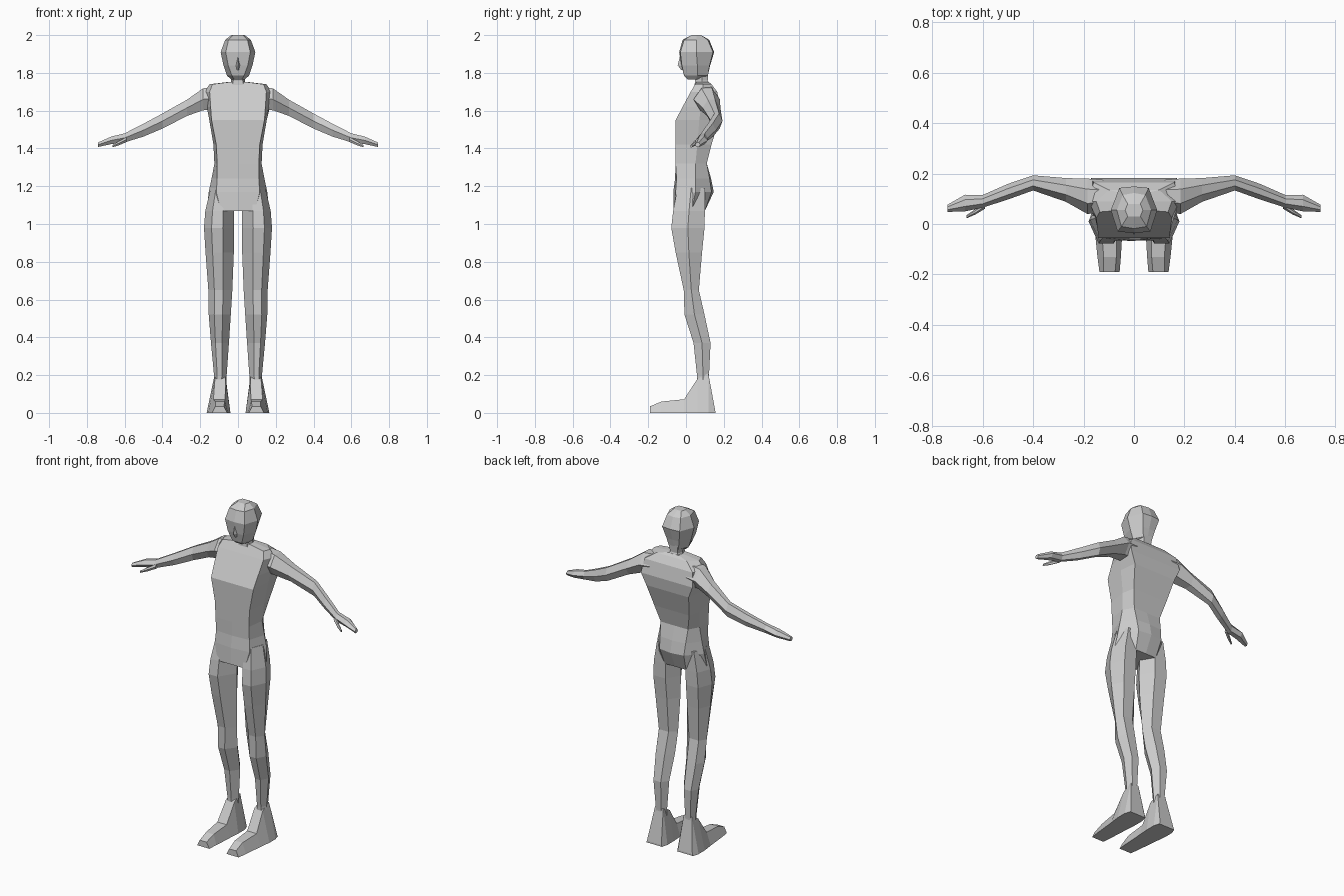
import bpy, bmesh
from mathutils import Vector

grey = bpy.data.materials.new("grey")
grey.diffuse_color = (0.6, 0.6, 0.6, 1)


def loft(name, rings, mirror=False):
    """Skin a list of equal-length point rings, cap both ends, optionally mirror in x."""
    bm = bmesh.new()
    rows = [[bm.verts.new(p) for p in r] for r in rings]
    n = len(rows[0])
    for a, b in zip(rows, rows[1:]):
        for i in range(n):
            j = (i + 1) % n
            bm.faces.new((a[i], a[j], b[j], b[i]))
    bm.faces.new(rows[0])
    bm.faces.new(rows[-1])
    if mirror:
        geo = bmesh.ops.duplicate(bm, geom=bm.verts[:] + bm.edges[:] + bm.faces[:])["geom"]
        for v in geo:
            if isinstance(v, bmesh.types.BMVert):
                v.co.x = -v.co.x
    bmesh.ops.recalc_face_normals(bm, faces=bm.faces[:])
    me = bpy.data.meshes.new(name)
    bm.to_mesh(me)
    bm.free()
    me.materials.append(grey)
    ob = bpy.data.objects.new(name, me)
    bpy.context.collection.objects.link(ob)
    return ob


def body_ring(z, yf, yb, wf, w, wb, ym, bow=0.0):
    """Eight-point symmetric section: front panel, sides, back panel."""
    return [(0, yf - bow, z), (wf, yf, z), (w, ym, z), (wb, yb, z),
            (0, yb + bow, z), (-wb, yb, z), (-w, ym, z), (-wf, yf, z)]


# Torso: crotch, hips, waist, chest, shoulders
loft("torso", [body_ring(*r) for r in (
    (1.07, -0.065, 0.10, 0.09, 0.165, 0.07, 0.03),
    (1.17, -0.055, 0.135, 0.115, 0.155, 0.08, 0.05, 0.012),
    (1.24, -0.05, 0.125, 0.11, 0.14, 0.085, 0.05, 0.008),
    (1.32, -0.055, 0.11, 0.11, 0.125, 0.09, 0.05),
    (1.42, -0.055, 0.135, 0.115, 0.13, 0.115, 0.06),
    (1.55, -0.055, 0.175, 0.14, 0.152, 0.14, 0.07),
    (1.62, -0.018, 0.183, 0.145, 0.165, 0.17, 0.08),
    (1.70, 0.025, 0.165, 0.15, 0.18, 0.16, 0.09),
    (1.74, 0.048, 0.135, 0.135, 0.15, 0.10, 0.09),
    (1.752, 0.055, 0.12, 0.04, 0.05, 0.04, 0.09))])

# Neck
loft("neck", [body_ring(*r) for r in (
    (1.73, 0.045, 0.13, 0.03, 0.045, 0.03, 0.09),
    (1.76, 0.048, 0.115, 0.025, 0.036, 0.025, 0.085),
    (1.82, 0.03, 0.12, 0.03, 0.045, 0.03, 0.08))])

# Head: chin, jaw, cheeks, brow, crown
loft("head", [body_ring(*r) for r in (
    (1.765, 0.01, 0.07, 0.02, 0.035, 0.02, 0.05),
    (1.785, -0.01, 0.115, 0.032, 0.058, 0.03, 0.06),
    (1.84, -0.022, 0.125, 0.052, 0.077, 0.042, 0.06, 0.003),
    (1.91, -0.03, 0.143, 0.065, 0.092, 0.058, 0.055, 0.006),
    (1.975, -0.01, 0.115, 0.05, 0.068, 0.045, 0.055, 0.008),
    (2.0, 0.03, 0.08, 0.025, 0.035, 0.025, 0.055))])

# Nose
loft("nose", [[(-w, -0.01, z), (0, y, z), (w, -0.01, z)] for z, y, w in (
    (1.815, -0.025, 0.012), (1.84, -0.044, 0.018), (1.89, -0.032, 0.008))])


def leg_ring(z, xi, xo, yf, yb):
    w, d = xo - xi, yb - yf
    return [(xi + 0.38 * w, yf, z), (xi + 0.75 * w, yf, z), (xo, yf + 0.5 * d, z),
            (xi + 0.8 * w, yb, z), (xi + 0.3 * w, yb, z), (xi, yf + 0.55 * d, z)]


# Legs: hip, thigh, knee, calf, ankle
loft("legs", [leg_ring(*r) for r in (
    (1.19, 0.03, 0.145, -0.045, 0.10),
    (1.07, 0.02, 0.173, -0.068, 0.10),
    (0.98, 0.02, 0.18, -0.078, 0.098),
    (0.85, 0.022, 0.172, -0.055, 0.085),
    (0.65, 0.03, 0.157, -0.012, 0.068),
    (0.52, 0.038, 0.155, -0.008, 0.098),
    (0.37, 0.048, 0.143, 0.04, 0.13),
    (0.20, 0.06, 0.127, 0.058, 0.122),
    (0.10, 0.065, 0.13, 0.06, 0.12))], mirror=True)

# Feet: toe to heel sections (y, top z, top inner/outer x, bottom inner/outer x)
loft("feet", [[(bi, y, 0), (bo, y, 0), (to, y, z), (ti, y, z)] for y, z, ti, to, bi, bo in (
    (-0.19, 0.035, 0.075, 0.12, 0.057, 0.137),
    (-0.13, 0.06, 0.07, 0.12, 0.052, 0.145),
    (-0.01, 0.072, 0.068, 0.13, 0.045, 0.157),
    (0.06, 0.18, 0.066, 0.122, 0.04, 0.166),
    (0.118, 0.21, 0.068, 0.122, 0.04, 0.166),
    (0.155, 0.01, 0.055, 0.15, 0.05, 0.155))], mirror=True)


def limb_ring(x, y, z, ry, rz):
    """Six-sided section across the x axis."""
    return [(x, y - ry, z), (x, y - 0.5 * ry, z - rz), (x, y + 0.5 * ry, z - rz),
            (x, y + ry, z), (x, y + 0.4 * ry, z + rz), (x, y - 0.4 * ry, z + rz)]


# Arms: shoulder, upper arm, elbow, forearm, wrist, hand
loft("arms", [limb_ring(*r) for r in (
    (0.12, 0.11, 1.665, 0.065, 0.06),
    (0.185, 0.11, 1.66, 0.07, 0.058),
    (0.27, 0.135, 1.615, 0.047, 0.043),
    (0.40, 0.163, 1.545, 0.03, 0.04),
    (0.50, 0.128, 1.497, 0.031, 0.034),
    (0.60, 0.09, 1.456, 0.025, 0.024),
    (0.67, 0.083, 1.443, 0.033, 0.02),
    (0.74, 0.062, 1.42, 0.014, 0.012))], mirror=True)

# Thumbs
loft("thumbs", [limb_ring(*r) for r in (
    (0.59, 0.075, 1.447, 0.014, 0.013),
    (0.63, 0.048, 1.428, 0.011, 0.011),
    (0.665, 0.028, 1.412, 0.006, 0.006))], mirror=True)
